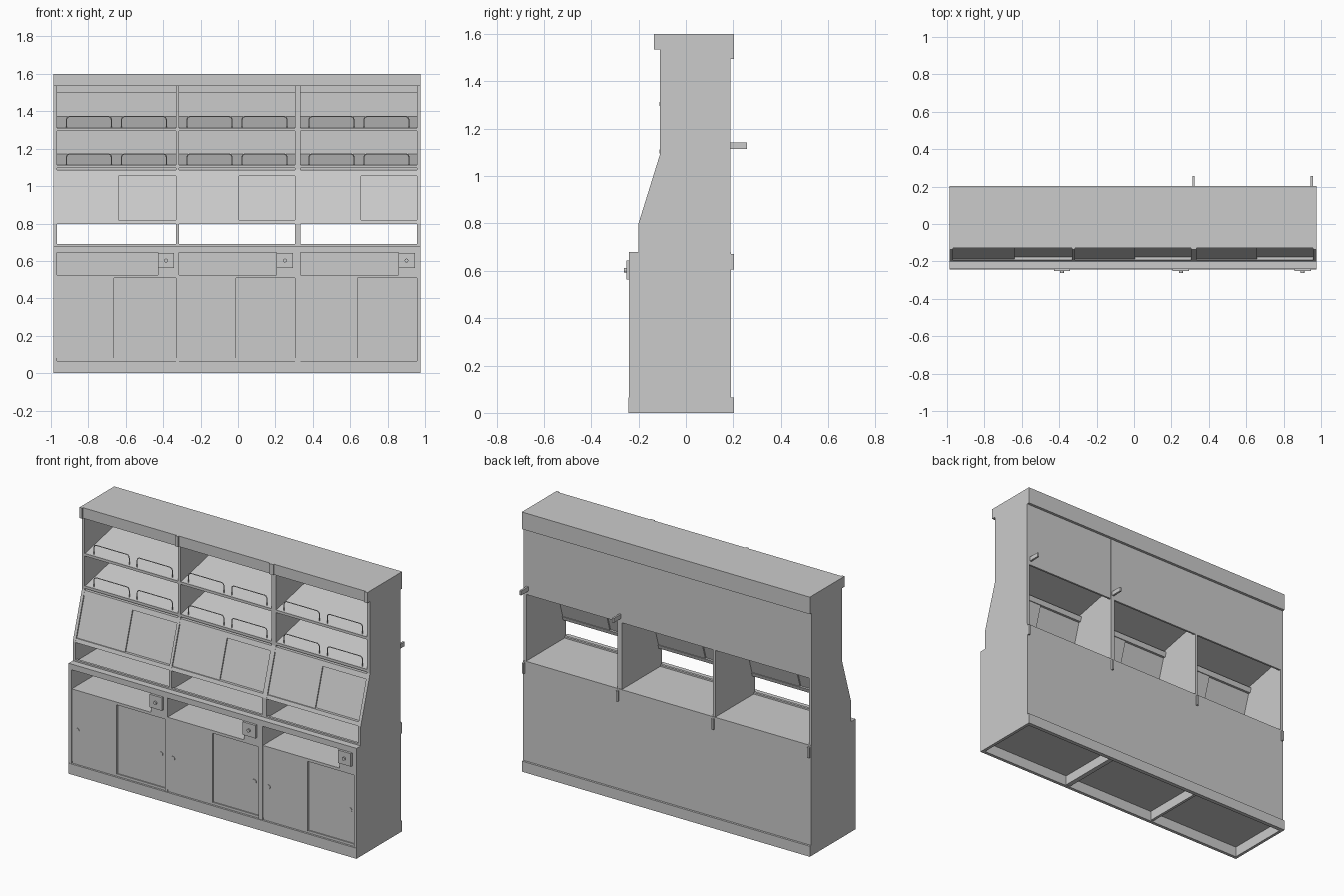
import bpy, bmesh, math
from mathutils import Vector

if "Cube" in bpy.data.objects:
    bpy.data.objects.remove(bpy.data.objects["Cube"])

BAYS = [(-0.968, -0.332), (-0.315, 0.305), (0.335, 0.958)]
POSTS = [(-0.986, -0.968), (-0.332, -0.315), (0.305, 0.335), (0.958, 0.977)]


def prism(name, profile, x0, x1):
    """Extrude a (y, z) outline along x."""
    bm = bmesh.new()
    face = bm.faces.new([bm.verts.new((x0, y, z)) for y, z in profile])
    ext = bmesh.ops.extrude_face_region(bm, geom=[face])
    moved = [v for v in ext["geom"] if isinstance(v, bmesh.types.BMVert)]
    bmesh.ops.translate(bm, verts=moved, vec=(x1 - x0, 0, 0))
    bmesh.ops.recalc_face_normals(bm, faces=bm.faces)
    me = bpy.data.meshes.new(name)
    bm.to_mesh(me)
    bm.free()
    ob = bpy.data.objects.new(name, me)
    bpy.context.collection.objects.link(ob)
    return ob


def box(name, x0, x1, y0, y1, z0, z1):
    return prism(name, [(y0, z0), (y1, z0), (y1, z1), (y0, z1)], x0, x1)


def knob(name, x, y, z, r, depth):
    """Short round pull whose axis points forward."""
    bpy.ops.mesh.primitive_cylinder_add(vertices=24, radius=r, depth=depth,
                                        location=(x, y, z), rotation=(math.pi / 2, 0, 0))
    ob = bpy.context.object
    ob.name = name
    bpy.ops.object.shade_smooth_by_angle()


def wire_guard(name, x0, x1, y, z0, z1):
    """Round-cornered wire hoop standing on a shelf."""
    r = 0.018
    pts = [(x0, z0)]
    for cx, a0 in ((x0 + r, math.pi), (x1 - r, math.pi / 2)):
        for i in range(6):
            a = a0 - i * math.pi / 10
            pts.append((cx + r * math.cos(a), z1 - r + r * math.sin(a)))
    pts.append((x1, z0))
    cu = bpy.data.curves.new(name, 'CURVE')
    cu.dimensions = '3D'
    cu.bevel_depth = 0.003
    cu.bevel_resolution = 1
    cu.use_fill_caps = True
    sp = cu.splines.new('POLY')
    sp.points.add(len(pts) - 1)
    for p, (x, z) in zip(sp.points, pts):
        p.co = (x, y, z, 1)
    bpy.context.collection.objects.link(bpy.data.objects.new(name, cu))


def slope(z, off=0.0):
    """Point on the sloping front at height z, pushed back by off."""
    return (-0.2 + 0.31 * (z - 0.8) + off, z)


def slanted(name, x0, x1, z0, z1, off, t):
    prism(name, [slope(z0, off), slope(z0, off + t), slope(z1, off + t), slope(z1, off)], x0, x1)


# Side panels and dividers, lower and upper
UPPER = [(-0.2, 0.68), (-0.2, 0.8), (-0.11, 1.09), (-0.11, 1.6), (0.187, 1.6), (0.187, 0.68)]
for i, (a, b) in enumerate(POSTS):
    end = i in (0, 3)
    box(f"base_upright_{i}", a, b, -0.24 if end else -0.238, 0.19, 0 if end else 0.005, 0.665)
    prism(f"upper_upright_{i}", UPPER, a, b)
    box(f"header_tab_{i}", a, b, -0.135, -0.11, 1.535, 1.6)
    box(f"back_joint_tab_{i}", b - 0.012, b, 0.187, 0.203, 0.605, 0.67)

# Full-width boards
X0, X1 = -0.986, 0.977
box("countertop", X0, X1, -0.24, 0.19, 0.665, 0.68)
box("top_board", X0, X1, -0.125, 0.19, 1.587, 1.6)
box("header_board", X0, X1, -0.127, -0.112, 1.535, 1.6)
box("back_header", X0, X1, 0.183, 0.203, 1.495, 1.6)
box("base_back", X0, X1, 0.178, 0.19, 0.0, 0.67)
box("back_skirting", X0, X1, 0.188, 0.203, 0.0, 0.065)
box("front_plinth", X0, X1, -0.242, -0.222, 0.0, 0.065)
box("base_floor", X0 + 0.01, X1 - 0.01, -0.23, 0.185, 0.065, 0.08)
box("front_top_rail", X0, X1, -0.241, -0.222, 0.645, 0.68)
box("opening_sill", X0, X1, -0.2, -0.185, 0.68, 0.69)

# Locking box front edges, one per bay
LOCKS = [(-0.427, -0.343), (0.207, 0.295), (0.857, 0.945)]

for i, (a, b) in enumerate(BAYS):
    mid = (a + b) / 2
    lx0, lx1 = LOCKS[i]

    # Open niche under the counter, with lock box at its right end
    box(f"niche_floor_{i}", a, b, -0.236, 0.18, 0.508, 0.525)
    box(f"niche_end_{i}", lx0, b, -0.236, -0.222, 0.525, 0.645)
    box(f"niche_wall_{i}", lx0, lx0 + 0.012, -0.222, 0.18, 0.525, 0.665)
    box(f"lock_box_{i}", lx0, lx1, -0.252, -0.236, 0.563, 0.643)
    knob(f"lock_knob_{i}", (lx0 + lx1) / 2, -0.255, 0.602, 0.01, 0.012)

    # Lower sliding doors with round pulls
    dx = a + 0.305
    box(f"lower_door_left_{i}", a, dx, -0.236, -0.224, 0.08, 0.51)
    box(f"lower_door_right_{i}", dx - 0.02, b, -0.223, -0.211, 0.08, 0.51)
    knob(f"door_pull_left_{i}", a + 0.037, -0.236, 0.28, 0.014, 0.006)
    knob(f"door_pull_right_{i}", b - 0.037, -0.224, 0.28, 0.014, 0.006)

    # Sloping sliding doors and their rails
    slanted(f"slope_door_left_{i}", a, mid + 0.01, 0.815, 1.065, 0.008, 0.008)
    slanted(f"slope_door_right_{i}", mid - 0.01, b, 0.815, 1.065, 0.018, 0.008)
    slanted(f"slope_bottom_rail_{i}", a, b, 0.797, 0.82, 0.001, 0.03)
    slanted(f"slope_top_rail_{i}", a, b, 1.055, 1.085, 0.001, 0.03)

    # Tilted display shelves, with lip and two wire guards each
    for j, z in enumerate((1.108, 1.308)):
        prism(f"shelf_{i}_{j}", [(-0.105, z - 0.01), (0.176, z + 0.052),
                                 (0.176, z + 0.064), (-0.105, z + 0.002)], a, b)
        box(f"shelf_lip_{i}_{j}", a, b, -0.111, -0.1, z - 0.012, z + 0.004)
        for k, s in enumerate((-1, 1)):
            c = mid + s * 0.147
            wire_guard(f"wire_guard_{i}_{j}_{k}", c - 0.12, c + 0.12, -0.092, z + 0.003, z + 0.064)

    # Back panel behind the shelves
    box(f"shelf_back_{i}", a, b, 0.174, 0.186, 1.09, 1.5)

# Small support brackets projecting at the back
for i, x in enumerate((0.95, 0.318)):
    box(f"rear_bracket_{i}", x - 0.006, x + 0.006, 0.18, 0.257, 1.115, 1.142)
